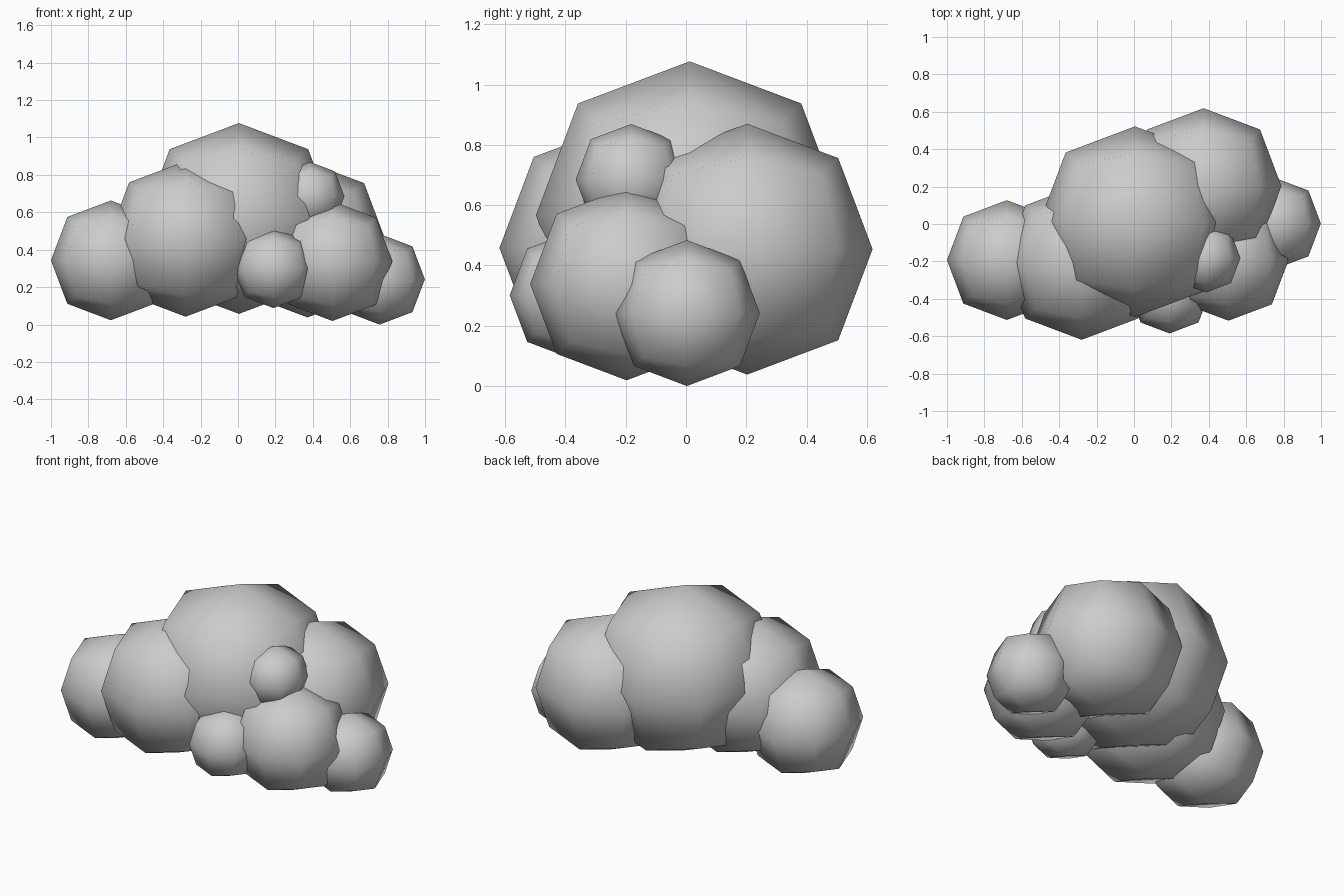
import bpy

if "Cube" in bpy.data.objects:
    bpy.data.objects.remove(bpy.data.objects["Cube"])

# A once-subdivided cube reaches this fraction of its half-size along each axis
ROUND = 0.8395

# Puffs: name, centre, radius
PUFFS = [
    ("puff_centre",      (0.005, 0.012, 0.567), 0.510),
    ("puff_left_front",  (-0.28, -0.203, 0.458), 0.416),
    ("puff_right_back",  (0.372, 0.203, 0.454), 0.416),
    ("puff_left_end",    (-0.68, -0.193, 0.343), 0.320),
    ("puff_right_front", (0.505, -0.197, 0.339), 0.320),
    ("puff_right_end",   (0.757, 0.003, 0.242), 0.242),
    ("puff_low_front",   (0.19, -0.372, 0.301), 0.213),
    ("puff_high_front",  (0.385, -0.182, 0.685), 0.184),
]


def puff(name, centre, radius):
    """Rounded ball made from a cube with one level of subdivision."""
    bpy.ops.mesh.primitive_cube_add(size=2 * radius / ROUND, location=centre)
    ob = bpy.context.object
    ob.name = name
    mod = ob.modifiers.new("round", 'SUBSURF')
    mod.levels = mod.render_levels = 1
    mod.use_limit_surface = True
    bpy.ops.object.shade_smooth()
    return ob


# Cloud
for args in PUFFS:
    puff(*args)
